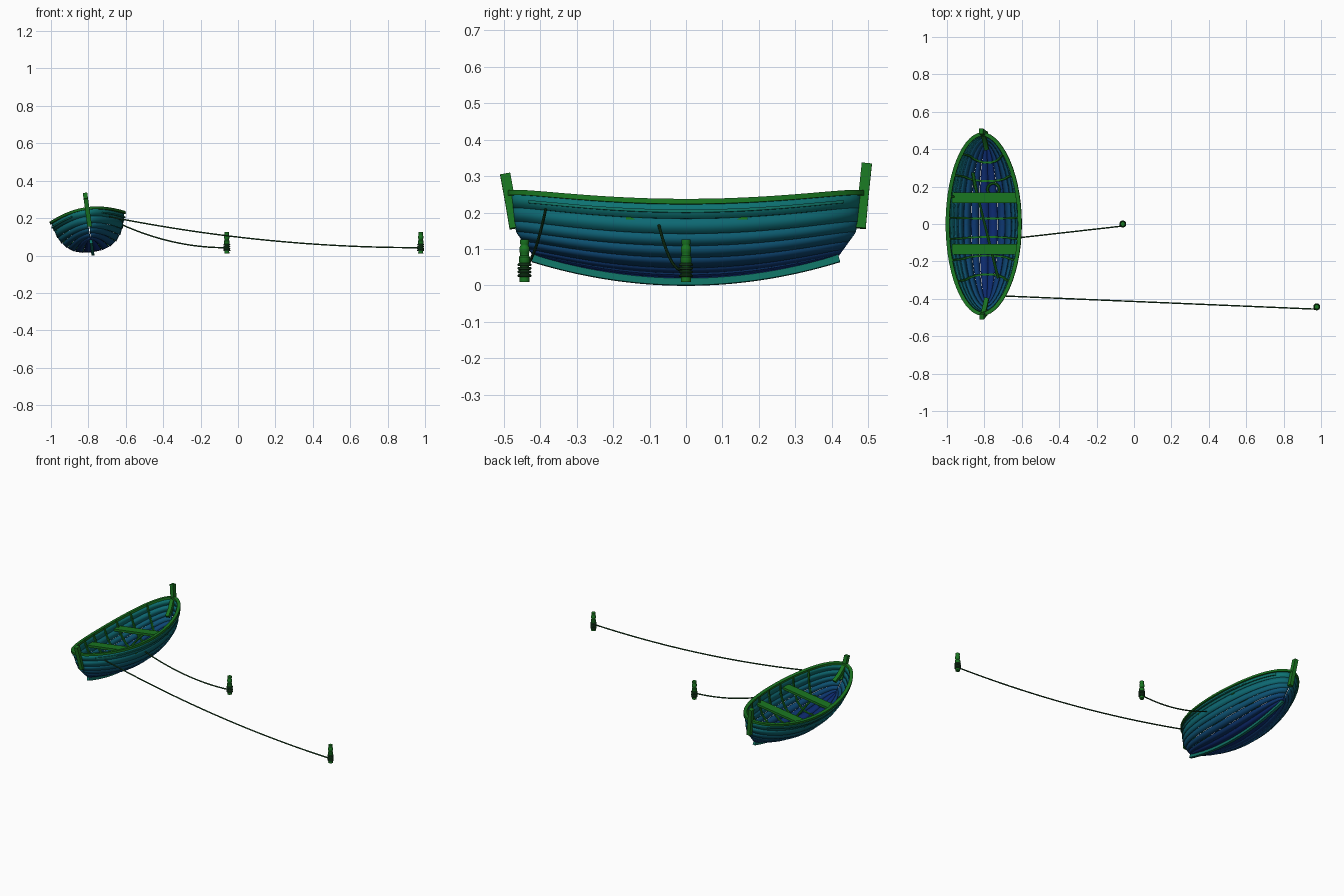
import bpy, bmesh, math
from mathutils import Vector, Matrix

if "Cube" in bpy.data.objects:
    bpy.data.objects.remove(bpy.data.objects["Cube"])

# Boat frame: heeled over to the left, resting on its keel
BOAT = Matrix.Translation((-0.775, 0, 0)) @ Matrix.Rotation(math.radians(-8), 4, 'Y')
WORLD = Matrix.Identity(4)
X, Y, Z = Vector((1, 0, 0)), Vector((0, 1, 0)), Vector((0, 0, 1))


def material(name, rgb):
    m = bpy.data.materials.new(name)
    m.diffuse_color = (*rgb, 1)
    m.use_nodes = True
    m.node_tree.nodes["Principled BSDF"].inputs["Base Color"].default_value = m.diffuse_color
    return m


GREEN = material("green_paint", (0.01, 0.18, 0.015))
ROPE = material("rope", (0.01, 0.06, 0.015))
TEAL = material("teal", (0.005, 0.17, 0.13))


def finish(name, bm, mats, frame, smooth=True):
    me = bpy.data.meshes.new(name)
    bm.to_mesh(me)
    bm.free()
    ob = bpy.data.objects.new(name, me)
    bpy.context.collection.objects.link(ob)
    ob.matrix_world = frame
    for m in mats:
        me.materials.append(m)
    if smooth:
        bpy.ops.object.select_all(action='DESELECT')
        ob.select_set(True)
        bpy.context.view_layer.objects.active = ob
        bpy.ops.object.shade_smooth_by_angle(angle=math.radians(35))
    return ob


def sweep(name, pts, a, b, ref=Z, n=4, mat=GREEN, frame=BOAT, scale=None, closed=False):
    """Sweep a box (n=4) or round section along a path; b lies along ref."""
    bm = bmesh.new()
    pts = [Vector(p) for p in pts]
    k = len(pts)
    corners = [(math.cos(2 * math.pi * (i + .5) / n), math.sin(2 * math.pi * (i + .5) / n))
               for i in range(n)]
    f = math.sqrt(2) if n == 4 else 1
    rings = []
    for i, p in enumerate(pts):
        if closed:
            t = pts[(i + 1) % k] - pts[i - 1]
        else:
            t = pts[min(i + 1, k - 1)] - pts[max(i - 1, 0)]
        t.normalize()
        v = (ref - t * ref.dot(t)).normalized()
        u = t.cross(v)
        s = f * (scale[i] if scale else 1)
        rings.append([bm.verts.new(p + u * (a * c * s) + v * (b * d * s)) for c, d in corners])
    for i in range(k if closed else k - 1):
        r, q = rings[i], rings[(i + 1) % k]
        for j in range(n):
            bm.faces.new((r[j], r[(j + 1) % n], q[(j + 1) % n], q[j]))
    if not closed:
        bm.faces.new(rings[0])
        bm.faces.new(rings[-1])
    bmesh.ops.recalc_face_normals(bm, faces=bm.faces)
    return finish(name, bm, [mat], frame)


# Hull section rows: (fraction of half width, fraction of height)
ROWS = [(0, 0), (.25, .02), (.47, .09), (.66, .22), (.79, .38), (.88, .55), (.95, .77), (1, 1)]


def hull(s, f, g, side=1):
    length = .42 + .05 * g / .42 if g < .42 else .47 + .01 * (g - .42) / .58
    width = .192 * max(0, 1 - s * s) ** .55 + .004
    low = .018 + .065 * s * s
    high = .2 + .05 * s * s
    return Vector((side * width * f, s * length, low + (high - low) * g))


STATIONS = [math.sin(math.pi * (i / 28 - .5)) for i in range(29)]

# Lapped planking, shaded from blue at the keel to teal at the sheer
bm = bmesh.new()
for side in (1, -1):
    for r in range(len(ROWS) - 1):
        (f0, g0), (f1, g1) = ROWS[r], ROWS[r + 1]
        lap = .004 if r else 0
        grid = []
        for s in STATIONS:
            lo = hull(s, f0, g0, side) + X * (side * lap * min(1, 4 * (1 - abs(s))))
            grid.append((bm.verts.new(lo), bm.verts.new(hull(s, f1, g1, side))))
        for p, q in zip(grid, grid[1:]):
            quad = (p[0], q[0], q[1], p[1])
            bm.faces.new(quad if side > 0 else quad[::-1]).material_index = r
shades = [material(f"plank_{i}", (.004, .025 + .145 * (i / 6) ** 1.3, .17)) for i in range(7)]
planks = finish("hull_planking", bm, shades, BOAT)
mod = planks.modifiers.new("thickness", 'SOLIDIFY')
mod.thickness = .006
mod.offset = -1

# Keel
sweep("keel", [(0, y / 50, .01 + .065 * (y / 21) ** 2) for y in range(-21, 22)],
      .008, .01, mat=TEAL)

# Gunwale caps and rub rails on both sides
for side, label in ((1, "right"), (-1, "left")):
    rim = [hull(s, 1, 1, side) for s in STATIONS]
    sweep(f"gunwale_{label}", [p + Z * .004 - X * side * .001 for p in rim], .010, .007)
    rub = [hull(s, .985, .88, side) + X * side * .003 for s in STATIONS[4:-4]]
    sweep(f"rub_rail_{label}", rub, .004, .004, mat=TEAL)

# Ribs following the inside of the planking
for i in range(7):
    s = (-.30 + i * .111) / .47
    path = []
    for side in (-1, 1):
        half = []
        for f, g in ROWS[1:]:
            half.append(hull(s, f, g, side) + Vector((-side * .010, 0, .006)))
        half[-1].z += .006
        path += half[::-1] if side < 0 else half
    sweep(f"rib_{i + 1}", path, .004, .005, ref=Y)

# Stem and stern posts with inner knees
sweep("stem_post", [(.004, -.470, .158), (.004, -.482, .23), (.004, -.496, .308)], .012, .014, ref=Y)
sweep("stern_post", [(.004, .479, .158), (.004, .486, .24), (.004, .496, .337)], .012, .014, ref=Y)
for d, label in ((-1, "front"), (1, "back")):
    sweep(f"{label}_knee", [(.01, d * .40, .165), (.006, d * .44, .195), (.004, d * .478, .245)],
          .012, .010)

# Seats
for y, label in ((.14, "back"), (-.135, "front")):
    sweep(f"{label}_seat", [(-.176, y, .165), (.176, y, .165)], .029, .007)

# Oar lying under the seats
sweep("oar", [(-.073, .275, .10), (-.06, .20, .10), (-.05, .16, .10), (.062, -.29, .09)],
      .008, .007, n=8, scale=[1.2, 1.2, .9, .9])


def ring(name, centre, radius, thick, mat, frame):
    c = Vector(centre)
    pts = [c + Vector((math.cos(a), math.sin(a), 0)) * radius
           for a in (math.pi * i / 12 for i in range(24))]
    sweep(name, pts, thick, thick, n=8, mat=mat, frame=frame, closed=True)


# Coil of rope on the floor
for i in range(2):
    ring(f"floor_coil_{i + 1}", (.032, .185, .052 + .011 * i), .032, .007, GREEN, BOAT)

# Mooring stakes, their wrapped turns and the sagging ropes
STAKE = [(.01, 1), (.03, .95), (.06, .9), (.064, 1.1), (.078, 1.1), (.082, .88), (.088, .88),
         (.092, 1.05), (.104, 1.05), (.108, .85), (.113, .85), (.116, .95), (.126, .9)]
MOORINGS = [("near", (-.06, 0), (-.628, -.075, .168)), ("far", (.977, -.443), (-.69, -.385, .208))]
for label, (x, y), start in MOORINGS:
    sweep(f"{label}_stake", [(x, y, z) for z, _ in STAKE], .014, .014, ref=Y, n=12,
          frame=WORLD, scale=[r for _, r in STAKE])
    for i in range(4):
        ring(f"{label}_stake_turn_{i + 1}", (x, y, .027 + .010 * i), .0145, .0045, ROPE, WORLD)
    a, b = Vector(start), Vector((x - .01, y - .012, .042))
    line = []
    for i in range(31):
        u = i / 30
        p = a.lerp(b, u)
        p.z = b.z + (a.z - b.z) * (1 - u) ** 2
        line.append(p)
    sweep(f"{label}_rope", line, .004, .004, n=8, mat=ROPE, frame=WORLD)
